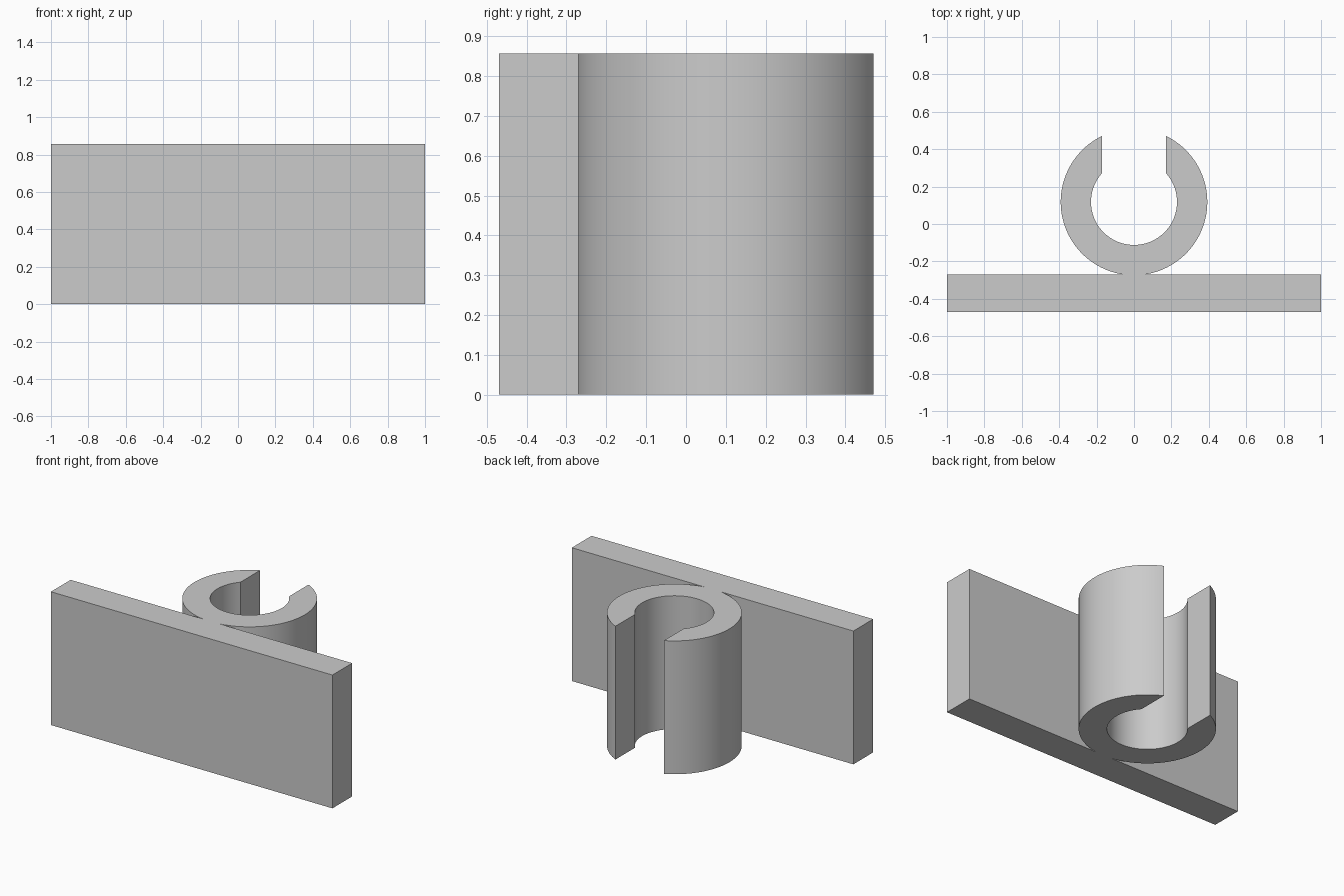
import bpy, bmesh
from math import sin, cos, asin, acos, pi, radians

cube = bpy.data.objects.get("Cube")
if cube:
    bpy.data.objects.remove(cube, do_unlink=True)

HEIGHT = 0.856
PLATE_FRONT, PLATE_BACK = -0.47, -0.27
CENTRE_Y, OUTER, INNER = 0.118, 0.392, 0.23
SLOT = 0.172  # half width of the opening

grey = bpy.data.materials.new("light grey")
grey.use_nodes = True
colour = (0.6, 0.6, 0.6, 1)
grey.diffuse_color = colour
grey.node_tree.nodes["Principled BSDF"].inputs["Base Color"].default_value = colour


def arc(radius, start, end, steps):
    """Points on the clip circle; angles are measured from the back (+y) towards +x."""
    angles = [start + (end - start) * i / steps for i in range(steps + 1)]
    return [(radius * sin(a), CENTRE_Y + radius * cos(a)) for a in angles]


# Outline: plate, outer clip wall, slot, inner clip wall
neck = acos((PLATE_BACK - CENTRE_Y) / OUTER)
tip, lip = asin(SLOT / OUTER), asin(SLOT / INNER)
outline = [(-1, PLATE_BACK), (-1, PLATE_FRONT), (1, PLATE_FRONT), (1, PLATE_BACK)]
outline += arc(OUTER, neck, tip, 48)
outline += arc(INNER, lip, 2 * pi - lip, 72)
outline += arc(OUTER, 2 * pi - tip, 2 * pi - neck, 48)

# Extrude the outline to full height
bm = bmesh.new()
base = bm.faces.new([bm.verts.new((x, y, 0)) for x, y in outline])
top = bmesh.ops.extrude_face_region(bm, geom=[base], use_keep_orig=True)
moved = [v for v in top["geom"] if isinstance(v, bmesh.types.BMVert)]
bmesh.ops.translate(bm, verts=moved, vec=(0, 0, HEIGHT))
bmesh.ops.recalc_face_normals(bm, faces=bm.faces)
mesh = bpy.data.meshes.new("clip_bracket")
bm.to_mesh(mesh)
bm.free()
mesh.materials.append(grey)

bracket = bpy.data.objects.new("clip_bracket", mesh)
bpy.context.collection.objects.link(bracket)
bpy.ops.object.select_all(action="DESELECT")
bracket.select_set(True)
bpy.context.view_layer.objects.active = bracket
bpy.ops.object.shade_smooth_by_angle(angle=radians(30))
